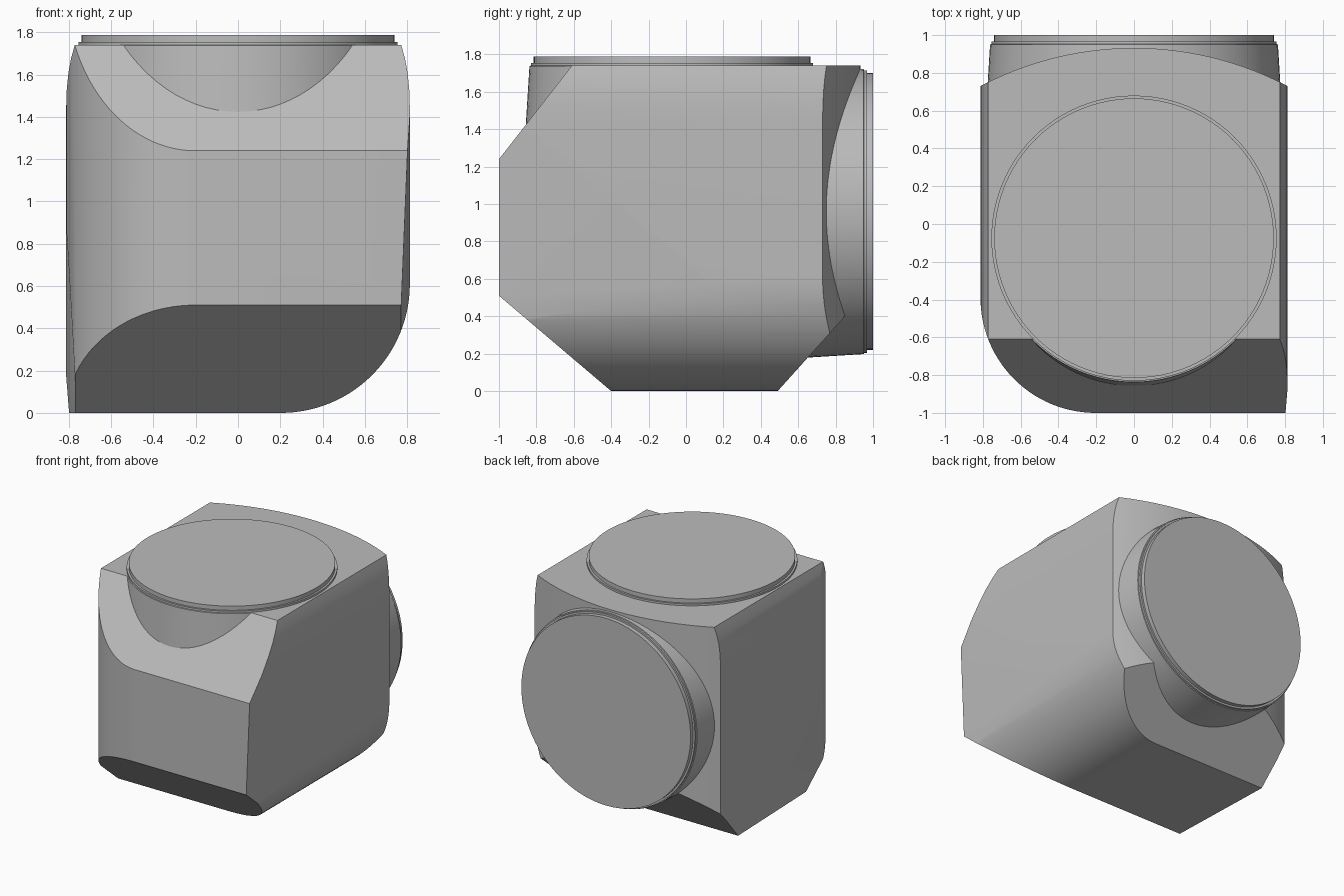
import bpy, bmesh, math
from mathutils import Vector

old = bpy.data.objects.get("Cube")
if old:
    bpy.data.objects.remove(old, do_unlink=True)

# Single grey finish
grey = bpy.data.materials.new("plain grey")
grey.use_nodes = True
colour = (0.5, 0.5, 0.5, 1)
grey.diffuse_color = colour
grey.node_tree.nodes["Principled BSDF"].inputs["Base Color"].default_value = colour


def arc(cx, cy, r, start, end, steps):
    """Points on an arc, angles in degrees."""
    angles = [math.radians(start + (end - start) * i / steps) for i in range(steps + 1)]
    return [(cx + r * math.cos(a), cy + r * math.sin(a)) for a in angles]


def prism(name, points, to_3d, vector):
    """Extrude a flat profile along a vector."""
    bm = bmesh.new()
    face = bm.faces.new([bm.verts.new(to_3d(*p)) for p in points])
    moved = bmesh.ops.extrude_face_region(bm, geom=[face])["geom"]
    bmesh.ops.translate(bm, vec=vector, verts=[v for v in moved if isinstance(v, bmesh.types.BMVert)])
    bmesh.ops.recalc_face_normals(bm, faces=bm.faces)
    mesh = bpy.data.meshes.new(name)
    bm.to_mesh(mesh)
    bm.free()
    obj = bpy.data.objects.new(name, mesh)
    bpy.context.collection.objects.link(obj)
    return obj


def activate(obj):
    bpy.ops.object.select_all(action="DESELECT")
    obj.select_set(True)
    bpy.context.view_layer.objects.active = obj


def finish(obj, angle):
    obj.data.materials.clear()
    obj.data.materials.append(grey)
    activate(obj)
    bpy.ops.object.shade_smooth_by_angle(angle=math.radians(angle))


def slice_off(bm, point, normal):
    """Cut away the side the normal points to and cap the cut."""
    cut = bmesh.ops.bisect_plane(bm, geom=bm.verts[:] + bm.edges[:] + bm.faces[:],
                                 plane_co=point, plane_no=normal, clear_outer=True)
    edges = [e for e in cut["geom_cut"] if isinstance(e, bmesh.types.BMEdge)]
    bmesh.ops.holes_fill(bm, edges=edges, sides=0)


# Body: front profile with one large lower round and softened top sides
W, H = 0.813, 1.74
right_top = [(W, 1.44), (0.81, 1.53), (0.802, 1.61), (0.789, 1.68), (0.772, H)]
front = [(-W, 0)] + arc(W - 0.61, 0.61, 0.61, -90, 0, 28) + right_top
front += [(-x, z) for x, z in reversed(right_top)]
body = prism("body", front, lambda x, z: (x, -1, z), (0, 2.1, 0))

# Plan outline: bowed back and one rounded front corner
R = 1.74
sweep = math.degrees(math.asin(0.9 / R))
plan = arc(0, 0.932 - R, R, 90 - sweep, 90 + sweep, 32)
plan += [(-0.9, -0.39)] + arc(-W + 0.61, -0.39, 0.61, 180, 270, 28) + [(0.9, -1)]
cutter = prism("plan_cutter", plan, lambda x, y: (x, y, -0.5), (0, 0, 3))
cutter.hide_render = True
trim = body.modifiers.new("plan", "BOOLEAN")
trim.operation = "INTERSECT"
trim.solver = "EXACT"
trim.object = cutter
activate(body)
bpy.ops.object.modifier_apply(modifier=trim.name)
bpy.data.objects.remove(cutter, do_unlink=True)

# Chamfers across the front and back, then slight tapers on the lower sides
bm = bmesh.new()
bm.from_mesh(body.data)
slice_off(bm, (0, -1, 1.24), Vector((0, -0.5, 0.39)))
slice_off(bm, (0, -1, 0.51), Vector((0, -0.51, -0.6)))
slice_off(bm, (0, 0.49, 0), Vector((0, 0.4, -0.36)))
slice_off(bm, (0.772, -1, 0.51), Vector((1, -0.033, -0.041)))
slice_off(bm, (-0.772, -0.6, 0.18), Vector((-1, -0.033, -0.05)))
bmesh.ops.recalc_face_normals(bm, faces=bm.faces)
bm.to_mesh(body.data)
bm.free()
finish(body, 20)


def boss(name, profile, location, tilt):
    """Round stepped boss turned from (radius, height) points."""
    sides = 96
    bm = bmesh.new()
    rings = []
    for r, h in profile:
        rings.append([bm.verts.new((x, y, h)) for x, y in arc(0, 0, r, 0, 360, sides)[:-1]])
    for low, high in zip(rings, rings[1:]):
        for i in range(sides):
            j = (i + 1) % sides
            bm.faces.new((low[i], low[j], high[j], high[i]))
    bm.faces.new(rings[-1])
    bm.faces.new(list(reversed(rings[0])))
    mesh = bpy.data.meshes.new(name)
    bm.to_mesh(mesh)
    bm.free()
    obj = bpy.data.objects.new(name, mesh)
    bpy.context.collection.objects.link(obj)
    obj.location = location
    obj.rotation_euler.x = tilt
    finish(obj, 25)


# Heights are measured back from the outer cap of each boss
steps = [(0.785, -0.42), (0.762, -0.05), (0.755, -0.048), (0.755, -0.033), (0.74, -0.033), (0.74, 0)]
boss("top_boss", steps, (0, -0.075, 1.788), 0)
boss("back_boss", steps, (0, 1, 0.96), -math.pi / 2)
